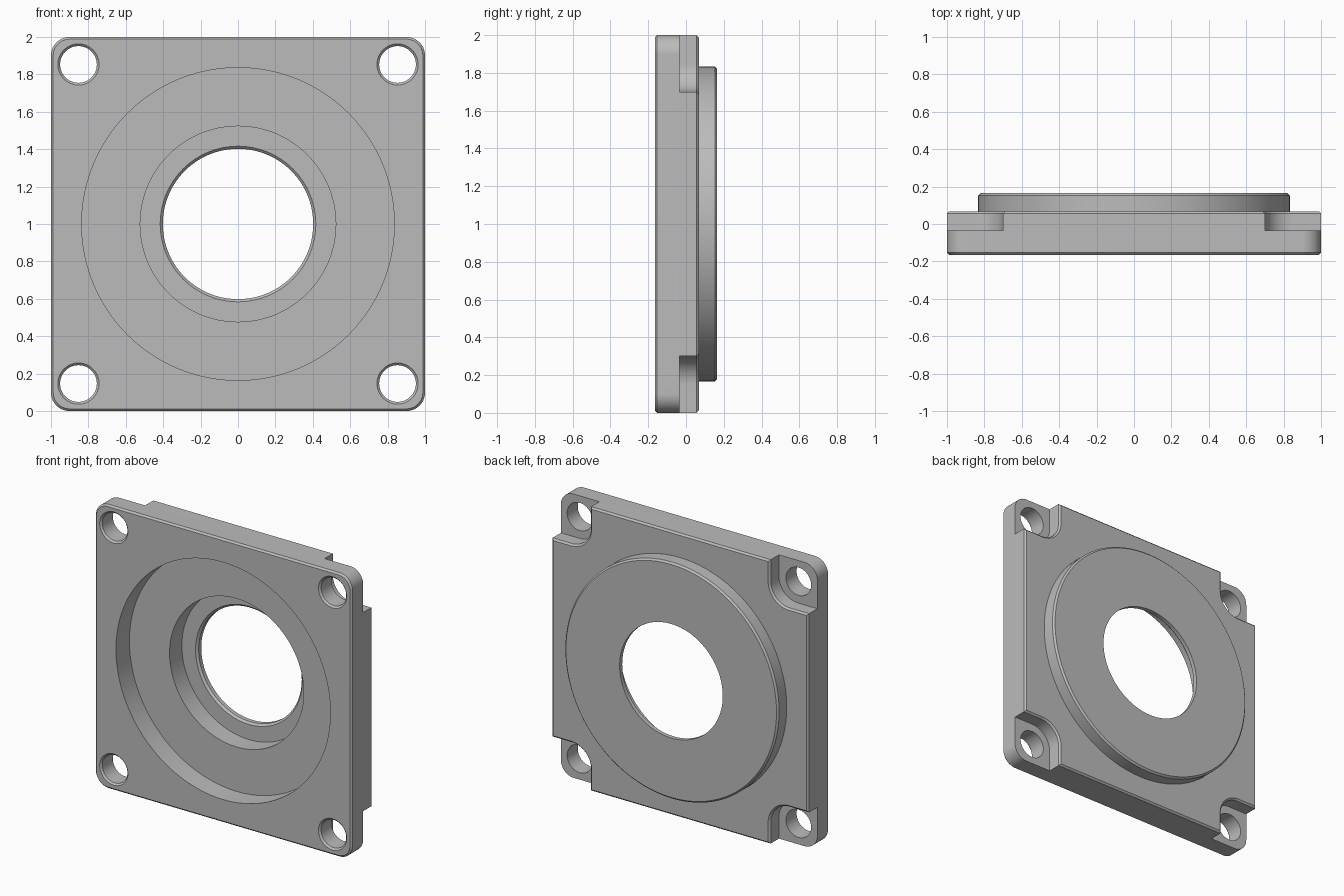
import bpy, bmesh, math

if "Cube" in bpy.data.objects:
    bpy.data.objects.remove(bpy.data.objects["Cube"])

grey = bpy.data.materials.new("plain grey")
grey.use_nodes = True
COLOUR = (0.5, 0.5, 0.5, 1)
grey.diffuse_color = COLOUR
grey.node_tree.nodes["Principled BSDF"].inputs["Base Color"].default_value = COLOUR

MID = 1.0          # height of the centre
FRONT, BODY, BACK = -0.165, 0.068, 0.165


def outline(half, radius, steps=24):
    """Rounded square; a circle when radius equals half."""
    c = half - radius
    for q, (sx, sz) in enumerate([(1, 1), (-1, 1), (-1, -1), (1, -1)]):
        for i in range(steps + 1):
            a = (q + i / steps) * math.pi / 2
            yield sx * c + radius * math.cos(a), sz * c + radius * math.sin(a)


def loft(name, sections, x=0.0, z=MID):
    """Closed solid through (half size, corner radius, y) sections."""
    bm = bmesh.new()
    loops = [[bm.verts.new((x + px, y, z + pz)) for px, pz in outline(h, r)]
             for h, r, y in sections]
    n = len(loops[0])
    for a, b in zip(loops, loops[1:]):
        for i in range(n):
            j = (i + 1) % n
            bm.faces.new((a[i], a[j], b[j], b[i]))
    bm.faces.new(loops[0])
    bm.faces.new(loops[-1])
    bmesh.ops.remove_doubles(bm, verts=bm.verts, dist=1e-5)
    bmesh.ops.recalc_face_normals(bm, faces=bm.faces)
    mesh = bpy.data.meshes.new(name)
    bm.to_mesh(mesh)
    bm.free()
    mesh.materials.append(grey)
    obj = bpy.data.objects.new(name, mesh)
    bpy.context.collection.objects.link(obj)
    return obj


def turned(name, sections, x=0.0, z=MID):
    return loft(name, [(r, r, y) for r, y in sections], x, z)


def combine(target, tool, operation):
    mod = target.modifiers.new(tool.name, 'BOOLEAN')
    mod.operation, mod.solver, mod.object = operation, 'EXACT', tool
    bpy.context.view_layer.objects.active = target
    bpy.ops.object.modifier_apply(modifier=mod.name)
    bpy.data.objects.remove(tool)


# Square plate with chamfered rims
e = 0.012
plate = loft("flange_plate", [(1 - e, 0.1 - e, FRONT), (1, 0.1, FRONT + e),
                              (1, 0.1, BODY - e), (1 - e, 0.1 - e, BODY)])

# Corner pockets on the back, and chamfered bolt holes
for sx in (-1, 1):
    for sz in (-1, 1):
        pocket = loft("pocket_cutter", [(0.3, 0.15, -0.035), (0.3, 0.15, BODY - e),
                                        (0.35, 0.2, BODY - e + 0.05)], sx, MID + sz)
        combine(plate, pocket, 'DIFFERENCE')
        hole = turned("bolt_hole_cutter", [(0.12, FRONT - 0.01), (0.098, FRONT + e),
                                           (0.098, 0.3)], sx * 0.853, MID + sz * 0.853)
        combine(plate, hole, 'DIFFERENCE')

# Raised disc on the back
disc = turned("raised_disc", [(0.833, 0.03), (0.833, BACK - e), (0.833 - e, BACK)])
combine(plate, disc, 'UNION')

# Stepped bore: wide recess, narrower recess, then the through hole
bore = turned("bore_cutter", [(0.836, -0.3), (0.836, -0.015), (0.523, -0.015),
                              (0.523, 0.122), (0.416, 0.122), (0.402, 0.136),
                              (0.402, 0.3)])
combine(plate, bore, 'DIFFERENCE')

bpy.ops.object.select_all(action='DESELECT')
plate.select_set(True)
bpy.context.view_layer.objects.active = plate
bpy.ops.object.shade_smooth_by_angle(angle=math.radians(30))
